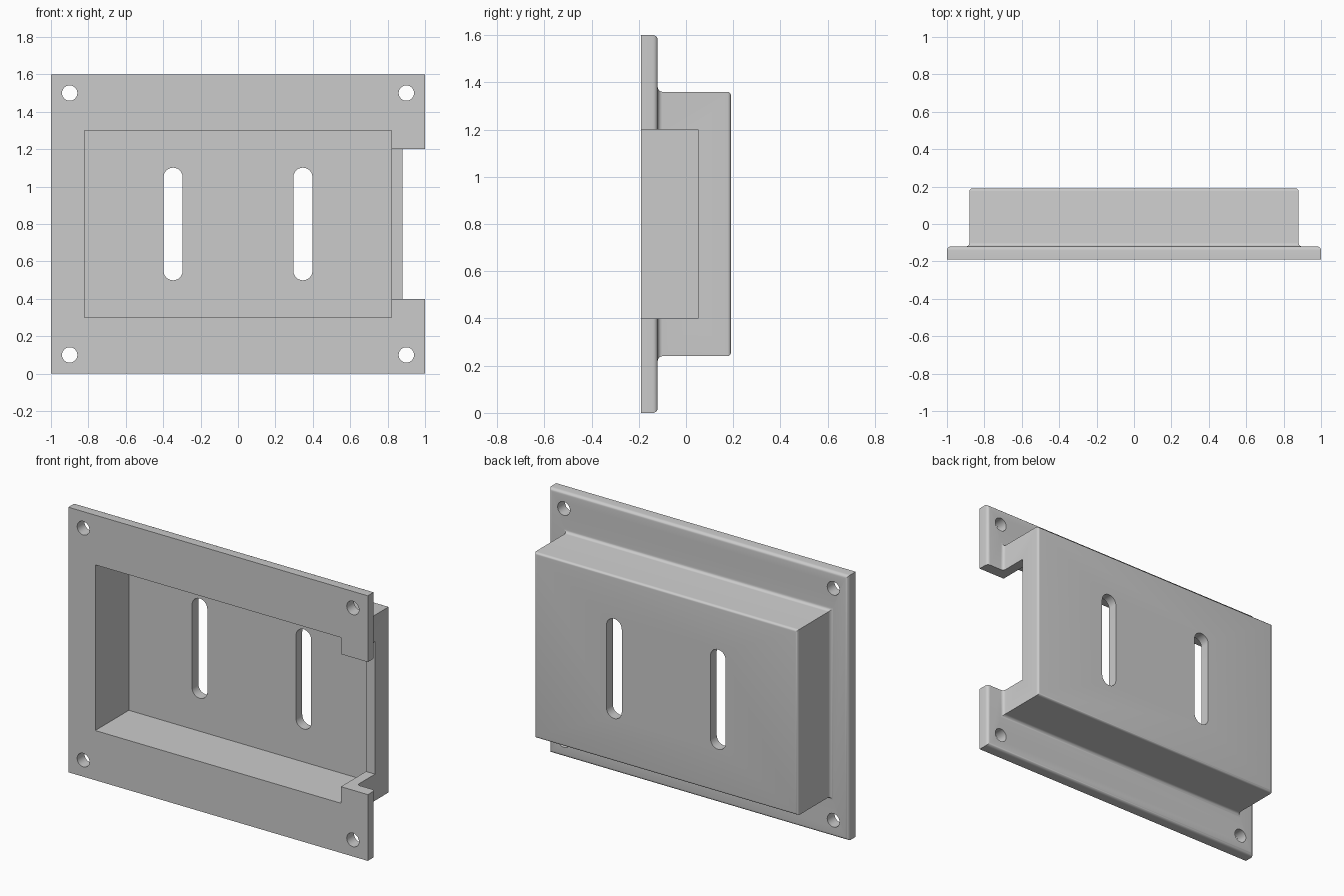
import bpy, bmesh
from math import sin, cos, pi, radians
from mathutils import Matrix

if "Cube" in bpy.data.objects:
    bpy.data.objects.remove(bpy.data.objects["Cube"])

MID_Z = 0.8
ARC = [i * pi / 10 for i in range(6)]

grey = bpy.data.materials.new("Light grey")
grey.use_nodes = True
grey.diffuse_color = (0.6, 0.6, 0.6, 1)
grey.node_tree.nodes["Principled BSDF"].inputs["Base Color"].default_value = (0.6, 0.6, 0.6, 1)


def loft(name, rings):
    """Join closed rings of points and cap both ends."""
    bm = bmesh.new()
    loops = [[bm.verts.new(p) for p in ring] for ring in rings]
    n = len(loops[0])
    for a, b in zip(loops, loops[1:]):
        for i in range(n):
            j = (i + 1) % n
            bm.faces.new((a[i], a[j], b[j], b[i]))
    bm.faces.new(loops[0])
    bm.faces.new(loops[-1])
    bmesh.ops.recalc_face_normals(bm, faces=bm.faces)
    mesh = bpy.data.meshes.new(name)
    bm.to_mesh(mesh)
    bm.free()
    mesh.materials.append(grey)
    obj = bpy.data.objects.new(name, mesh)
    bpy.context.collection.objects.link(obj)
    return obj


def rectangle(hx, hz, y):
    return [(sx * hx, y, MID_Z + sz * hz)
            for sx, sz in ((-1, -1), (1, -1), (1, 1), (-1, 1))]


def cut_box(name, x0, x1, y0, y1, z0, z1):
    return loft(name, [[(x0, y, z0), (x1, y, z0), (x1, y, z1), (x0, y, z1)]
                       for y in (y0, y1)])


def cut_slot(name, x, z0, z1, r, y0, y1, steps=24):
    """Round hole, or a slot with round ends when z0 and z1 differ."""
    top = [(x + r * cos(pi * i / steps), z1 + r * sin(pi * i / steps))
           for i in range(steps + (z0 != z1))]
    low = [(2 * x - px, z0 + z1 - pz) for px, pz in top]
    return loft(name, [[(px, y, pz) for px, pz in top + low] for y in (y0, y1)])


# Flange and raised housing as one stepped body with rounded back edges
R, R2 = 0.02, 0.015
profile = [(0, -0.19)]                                   # (inset, y)
profile += [(R - R * cos(a), -0.12 - R + R * sin(a)) for a in ARC]
rings = [rectangle(1 - d, 0.8 - d, y) for d, y in profile]
profile = [(-R + R * sin(a), -0.12 + R - R * cos(a)) for a in ARC]
profile += [(R2 - R2 * cos(a), 0.19 - R2 + R2 * sin(a)) for a in ARC]
rings += [rectangle(0.88 - d, 0.56 - d, y) for d, y in profile]
body = loft("enclosure_body", rings)

# Cavity, side notch, slots and screw holes
cutters = [cut_box("cavity_cutter", -0.82, 0.82, -0.3, 0.13, 0.3, 1.3),
           cut_box("notch_cutter", 0.7, 1.1, -0.4, 0.05, 0.4, 1.2)]
for side, s in (("right", -1), ("left", 1)):
    cutters.append(cut_slot(side + "_slot_cutter", s * 0.347, 0.55, 1.05, 0.051, 0.05, 0.3))
    for level, z in (("lower", 0.1), ("upper", 1.5)):
        cutters.append(cut_slot(f"{level}_{side}_hole_cutter", s * 0.9, z, z, 0.041, -0.3, 0))

bpy.context.view_layer.objects.active = body
for obj in cutters:
    mod = body.modifiers.new(obj.name, 'BOOLEAN')
    mod.operation = 'DIFFERENCE'
    mod.solver = 'EXACT'
    mod.object = obj
    bpy.ops.object.modifier_apply(modifier=mod.name)
    bpy.data.objects.remove(obj)

bpy.ops.object.select_all(action='DESELECT')
body.select_set(True)
bpy.ops.object.shade_smooth_by_angle(angle=radians(30))
